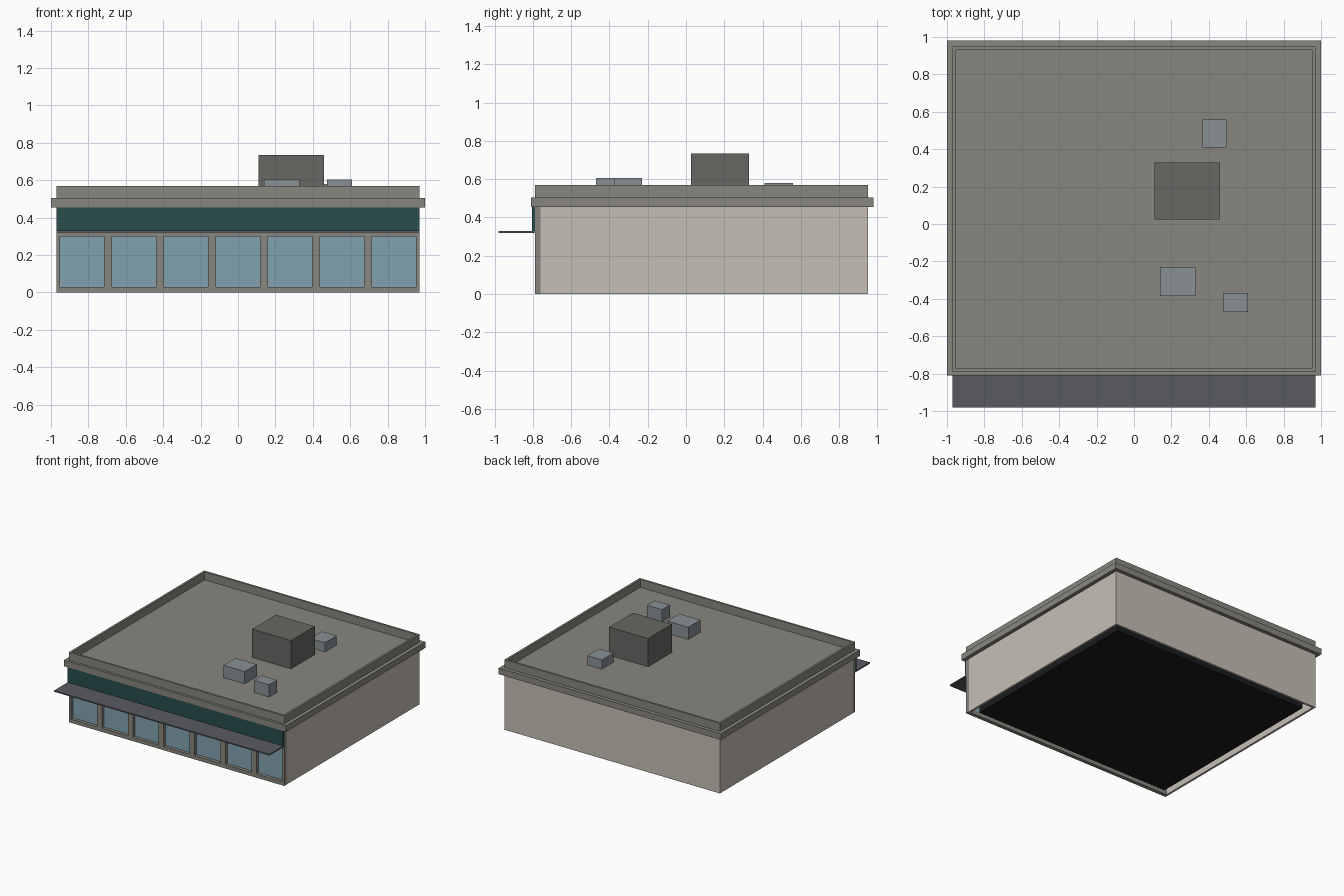
import bpy, bmesh
from mathutils import Matrix

if "Cube" in bpy.data.objects:
    bpy.data.objects.remove(bpy.data.objects["Cube"])


def material(name, r, g, b):
    m = bpy.data.materials.new(name)
    m.diffuse_color = (r, g, b, 1)
    m.use_nodes = True
    m.node_tree.nodes["Principled BSDF"].inputs["Base Color"].default_value = m.diffuse_color
    return m


CREAM = material("cream_render", 0.56, 0.52, 0.46)
STONE = material("grey_stone", 0.25, 0.24, 0.21)
GREEN = material("dark_green", 0.02, 0.075, 0.07)
GLASS = material("blue_glass", 0.22, 0.36, 0.44)
METAL = material("canopy_metal", 0.10, 0.105, 0.12)
PLANT = material("plant_grey", 0.135, 0.135, 0.125)
VENT = material("vent_grey", 0.25, 0.28, 0.30)
DARK = material("dark_core", 0.01, 0.011, 0.013)


def boxes(name, mat, *bounds):
    """One object made of boxes given as (x0, x1, y0, y1, z0, z1)."""
    bm = bmesh.new()
    for x0, x1, y0, y1, z0, z1 in bounds:
        mid = Matrix.Translation(((x0 + x1) / 2, (y0 + y1) / 2, (z0 + z1) / 2))
        size = Matrix.Diagonal((x1 - x0, y1 - y0, z1 - z0, 1))
        bmesh.ops.create_cube(bm, size=1, matrix=mid @ size)
    mesh = bpy.data.meshes.new(name)
    bm.to_mesh(mesh)
    bm.free()
    mesh.materials.append(mat)
    ob = bpy.data.objects.new(name, mesh)
    bpy.context.collection.objects.link(ob)
    return ob


W, FRONT, BACK = 0.97, -0.79, 0.95      # wall outline
EAVE, ROOF, TOP = 0.455, 0.505, 0.57    # heights
T = 0.017                               # wall thickness

# Plain side and back walls
boxes("side_wall_left", CREAM, (-W, -W + T, FRONT + 0.03, BACK, 0, EAVE))
boxes("side_wall_right", CREAM, (W - T, W, FRONT + 0.03, BACK, 0, EAVE))
boxes("back_wall", CREAM, (-W + T, W - T, BACK - T, BACK, 0, EAVE))

# Shopfront: rails and posts around seven recessed windows
COUNT, PITCH, PANE = 7, 0.278, 0.233
SILL, HEAD, DEPTH = 0.03, 0.30, 0.03
centres = [(i - (COUNT - 1) / 2) * PITCH for i in range(COUNT)]
edges = [-W] + [c + s * PANE / 2 for c in centres for s in (-1, 1)] + [W]
posts = [(edges[i], edges[i + 1], FRONT, FRONT + DEPTH, SILL, HEAD)
         for i in range(0, len(edges), 2)]
boxes("shopfront_frame", STONE,
      (-W, W, FRONT, FRONT + DEPTH, 0, SILL),
      (-W, W, FRONT, FRONT + DEPTH, HEAD, EAVE), *posts)
for i, c in enumerate(centres):
    boxes(f"window_{i + 1}", GLASS,
          (c - PANE / 2, c + PANE / 2, FRONT + DEPTH - 0.004, FRONT + DEPTH, SILL, HEAD))

# Green fascia and thin canopy
boxes("fascia_band", GREEN, (-W, W, FRONT - 0.014, FRONT, 0.33, EAVE))
boxes("canopy", METAL, (-W, W, -0.98, FRONT, 0.32, 0.33))

# Dark core filling the inside, set in from the walls
boxes("interior_core", DARK, (-0.90, 0.90, -0.72, 0.88, 0, 0.44))

# Cornice slab carrying the roof, with a parapet around it
boxes("cornice_roof", STONE, (-1, 1, -0.81, 0.98, EAVE, ROOF))
boxes("parapet", STONE,
      (-W, W, FRONT, FRONT + T, ROOF, TOP),
      (-W, W, BACK - T, BACK, ROOF, TOP),
      (-W, -W + T, FRONT + T, BACK - T, ROOF, TOP),
      (W - T, W, FRONT + T, BACK - T, ROOF, TOP))

# Rooftop equipment
boxes("plant_room", PLANT, (0.11, 0.46, 0.025, 0.33, ROOF, 0.735))
boxes("roof_vent_front", VENT, (0.14, 0.33, -0.385, -0.23, ROOF, 0.605))
boxes("roof_vent_side", VENT, (0.475, 0.61, -0.47, -0.37, ROOF, 0.605))
boxes("roof_vent_back", VENT, (0.365, 0.495, 0.41, 0.56, ROOF, 0.58))
